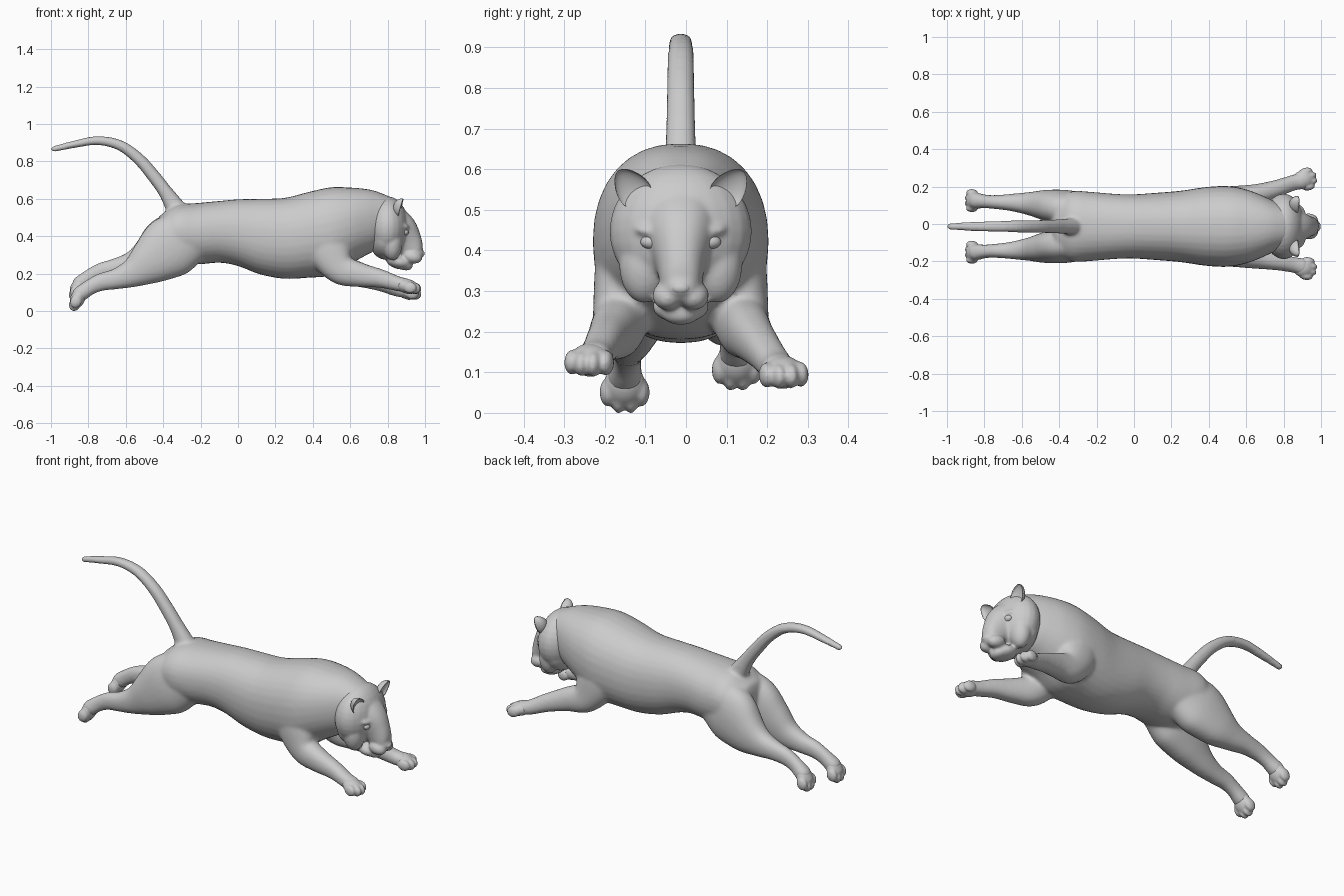
import bpy, bmesh, math
from mathutils import Vector, Matrix

if "Cube" in bpy.data.objects:
    bpy.data.objects.remove(bpy.data.objects["Cube"])

YC = -0.013  # symmetry plane of the animal


def frame(t):
    """Axes for a section: along, sideways, up."""
    t = Vector(t).normalized()
    s = Vector((0, 1, 0))
    s = (s - t * s.dot(t)).normalized()
    return t, s, t.cross(s)


def spline(pts, n=5):
    """Catmull-Rom interpolation of the control sections."""
    p = [Vector(q) for q in pts]
    p = [p[0] * 2 - p[1]] + p + [p[-1] * 2 - p[-2]]
    out = []
    for i in range(1, len(p) - 2):
        a, b, c, d = p[i - 1:i + 3]
        for k in range(n):
            u = k / n
            out.append(0.5 * (2 * b + (c - a) * u + (2 * a - 5 * b + 4 * c - d) * u * u
                              + (3 * b - a - 3 * c + d) * u ** 3))
    return out + [p[-2]]


def loft(bm, pts, cap=1.0, vertical=False, n=32):
    """Round-ended tube through sections (x, y, z, half width, half height)."""
    q = spline(pts)
    secs = []
    for i, v in enumerate(q):
        c = Vector(v[:3])
        t = Vector(q[min(i + 1, len(q) - 1)][:3]) - Vector(q[max(i - 1, 0)][:3])
        if vertical:
            t = Vector((t.x, 0, 0))
        secs.append((c, t.normalized(), v[3], v[4]))
    ends = []
    for (c, t, a, b), sg in ((secs[0], -1), (secs[-1], 1)):
        r = min(a, b) * cap
        ends.append([(c + t * sg * r * math.sin(w), t, a * math.cos(w), b * math.cos(w))
                     for w in (0.35, 0.7, 1.05, 1.4)])
    secs = ends[0][::-1] + secs + ends[1]
    rings = []
    for c, t, a, b in secs:
        t, s, u = frame(t)
        ring = []
        for k in range(n):
            w = 2 * math.pi * k / n
            co, si = math.cos(w), math.sin(w)
            co = math.copysign(abs(co) ** 0.88, co)
            si = math.copysign(abs(si) ** 0.92, si)
            ring.append(bm.verts.new(c + s * a * co + u * b * si))
        rings.append(ring)
    for r0, r1 in zip(rings, rings[1:]):
        for k in range(n):
            bm.faces.new((r0[k], r0[(k + 1) % n], r1[(k + 1) % n], r1[k]))
    bm.faces.new(rings[0])
    bm.faces.new(rings[-1])


def blob(bm, c, r, d=(1, 0, 0)):
    """Ellipsoid with radii (along d, sideways, up)."""
    t, s, u = frame(d)
    m = Matrix((t, s, u)).transposed().to_4x4() @ Matrix.Diagonal((*r, 1))
    bmesh.ops.create_uvsphere(bm, u_segments=24, v_segments=16, radius=1,
                              matrix=Matrix.Translation(c) @ m)


def finish(bm, name, voxel=None, smooth=0):
    bmesh.ops.recalc_face_normals(bm, faces=bm.faces)
    me = bpy.data.meshes.new(name)
    bm.to_mesh(me)
    bm.free()
    ob = bpy.data.objects.new(name, me)
    bpy.context.collection.objects.link(ob)
    for p in me.polygons:
        p.use_smooth = True
    if voxel:
        m = ob.modifiers.new("fuse", 'REMESH')
        m.mode, m.voxel_size, m.use_smooth_shade = 'VOXEL', voxel, True
        m = ob.modifiers.new("soften", 'SMOOTH')
        m.factor, m.iterations = 0.5, smooth
    return ob


# torso and neck: x, top, bottom, half width
body = bmesh.new()
torso = [(-0.41, .515, .31, .15), (-0.33, .566, .27, .188), (-0.22, .577, .25, .184), (-0.1, .588, .258, .174),
         (0, .597, .24, .172), (0.12, .6, .195, .18), (0.25, .605, .172, .191), (0.38, .637, .178, .21),
         (0.5, .662, .19, .216), (0.6, .66, .25, .198), (0.68, .653, .295, .168), (0.74, .64, .33, .14),
         (0.81, .612, .41, .105)]
loft(body, [(x, YC, (a + b) / 2, w, (a - b) / 2) for x, a, b, w in torso], cap=0.3, vertical=True)

# tail
loft(body, [(-0.31, YC, .51, .055, .06), (-0.345, YC, .57, .044, .05), (-0.39, YC, .64, .039, .038),
            (-0.45, YC, .72, .036, .035), (-0.53, YC, .812, .034, .032), (-0.63, YC, .885, .032, .028),
            (-0.75, YC, .911, .029, .024), (-0.87, YC, .892, .025, .02), (-0.985, YC, .866, .019, .016)])

# hind legs: side, lift of the lower leg
for s, dz in ((-1, 0), (1, .055)):
    y = lambda v: YC + s * v
    loft(body, [(-0.27, y(.085), .40, .09, .15), (-0.37, y(.1), .335 + dz * .1, .095, .165),
                (-0.47, y(.114), .262 + dz * .3, .082, .125), (-0.56, y(.122), .205 + dz * .7, .062, .08),
                (-0.65, y(.128), .172 + dz, .047, .056), (-0.73, y(.13), .155 + dz, .038, .048),
                (-0.79, y(.133), .128 + dz, .036, .042), (-0.845, y(.138), .09 + dz, .044, .042)])

# front legs: side, drop and spread of the paw
for s, dz, dy in ((-1, 0, 0), (1, -.03, .028)):
    y = lambda v: YC + s * v
    loft(body, [(0.46, y(.115), .42, .09, .10), (0.49, y(.13), .32, .084, .115),
                (0.55, y(.15), .225, .068, .085), (0.65, y(.17), .194, .056, .066),
                (0.76, y(.188 + dy * .5), .174 + dz * .6, .046, .05),
                (0.85, y(.205 + dy), .147 + dz, .042, .04),
                (0.9, y(.215 + dy), .137 + dz, .045, .037)])
finish(body, "body", 0.009, 10)

# paws with four toes and a pad
paws = bmesh.new()
for s, dh, df, dy in ((-1, 0, 0, 0), (1, .055, -.03, .028)):
    for c, d in ((Vector((-0.855, YC + s * .138, .07 + dh)), (-.36, 0, -.93)),
                 (Vector((0.905, YC + s * (.222 + dy), .132 + df)), (.95, s * .15, -.18))):
        t, sd, u = frame(d)
        blob(paws, c, (.058, .05, .039), d)
        blob(paws, c - u * .018 + t * .012, (.028, .034, .023), d)
        for k, fwd in ((-.042, .022), (-.015, .04), (.015, .04), (.042, .022)):
            blob(paws, c + t * fwd + sd * k - u * .004, (.036, .0195, .031), d)
finish(paws, "paws", 0.006, 5)

# head: skull with ruff, cheeks, muzzle, jaw
head = bmesh.new()
blob(head, (.80, YC, .447), (.113, .176, .166))
blob(head, (.785, YC, .39), (.085, .155, .115))
loft(head, [(.80, YC, .455, .12, .13), (.86, YC, .42, .09, .108), (.908, YC, .368, .063, .082),
            (.945, YC, .318, .05, .054), (.962, YC, .3, .042, .038)], cap=.7)
blob(head, (.86, YC, .262), (.07, .07, .038), (1, 0, -.25))
blob(head, (.9, YC, .243), (.036, .046, .027))
blob(head, (.977, YC, .306), (.022, .028, .02))
for s in (-1, 1):
    blob(head, (.934, YC + s * .032, .289), (.052, .038, .035), (1, 0, -.25))
    blob(head, (.88, YC + s * .062, .456), (.04, .055, .02), (1, 0, -.4))
    blob(head, (.825, YC + s * .09, .365), (.055, .062, .095))
finish(head, "head", 0.006, 14)

# nose pad, eyes and cupped ears
nose = bmesh.new()
blob(nose, (.983, YC, .307), (.015, .024, .016))
finish(nose, "nose")
for s, side in ((-1, "right"), (1, "left")):
    eye = bmesh.new()
    blob(eye, (.893, YC + s * .072, .421), (.02, .027, .018))
    finish(eye, side + "_eye")
    ear = bmesh.new()
    blob(ear, (0, 0, 0), (1, 1, 1))
    for v in ear.verts:
        if v.co.x > 0:
            v.co.x *= -0.5  # hollow front
        w = .041 * (1 - .25 * v.co.z)  # narrower towards the tip
        v.co = Vector((v.co.x * .042, v.co.y * w, v.co.z * .055))
    rot = Matrix.Rotation(-s * .6, 4, 'X') @ Matrix.Rotation(s * .2, 4, 'Z') @ Matrix.Rotation(.2, 4, 'Y')
    ear.transform(Matrix.Translation((.872, YC + s * .121, .553)) @ rot)
    finish(ear, side + "_ear")
